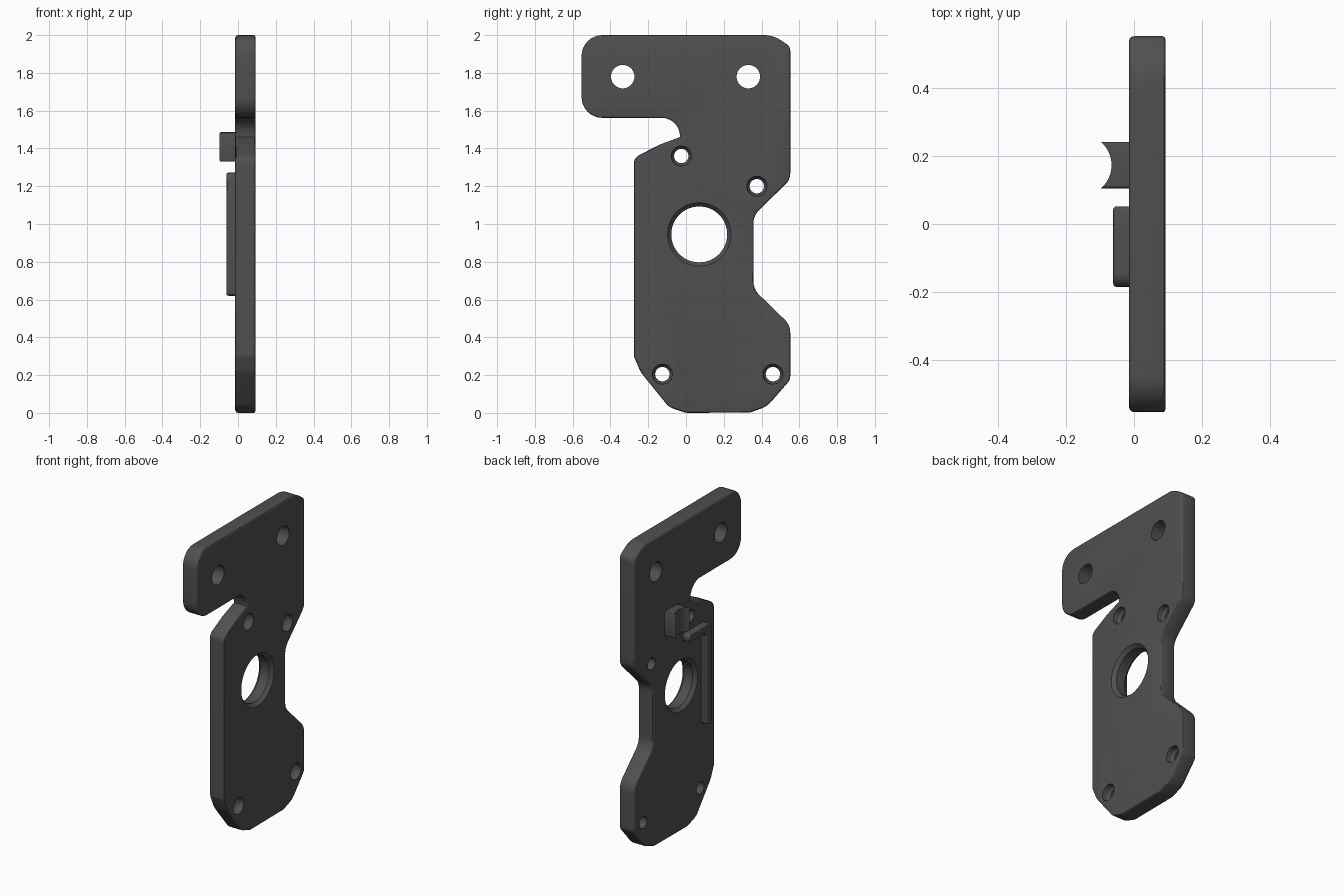
import bpy, bmesh, math
from mathutils import Vector

if "Cube" in bpy.data.objects:
    bpy.data.objects.remove(bpy.data.objects["Cube"])

grey = bpy.data.materials.new("dark_grey")
grey.diffuse_color = (0.08, 0.08, 0.08, 1)
grey.use_nodes = True
grey.node_tree.nodes["Principled BSDF"].inputs["Base Color"].default_value = grey.diffuse_color


def rounded(corners, steps=8):
    """Outline with a fillet (y, z, radius) at every corner."""
    out = []
    n = len(corners)
    for i, (y, z, r) in enumerate(corners):
        p = Vector((y, z))
        if r == 0:
            out.append(p)
            continue
        a = (Vector(corners[i - 1][:2]) - p).normalized()
        b = (Vector(corners[(i + 1) % n][:2]) - p).normalized()
        half = a.angle(b) / 2
        centre = p + (a + b).normalized() * (r / math.sin(half))
        start = p + a * (r / math.tan(half)) - centre
        end = p + b * (r / math.tan(half)) - centre
        turn = start.angle_signed(end)
        for k in range(steps + 1):
            t = -turn * k / steps
            c, s = math.cos(t), math.sin(t)
            out.append(centre + Vector((c * start.x - s * start.y, s * start.x + c * start.y)))
    return out


def finish(bm, name):
    bmesh.ops.recalc_face_normals(bm, faces=bm.faces[:])
    mesh = bpy.data.meshes.new(name)
    bm.to_mesh(mesh)
    bm.free()
    obj = bpy.data.objects.new(name, mesh)
    bpy.context.collection.objects.link(obj)
    mesh.materials.append(grey)
    return obj


def slab(name, outline, x0, x1, bevel0, bevel1):
    """Extrude a y/z outline along x and round the rims of both caps."""
    bm = bmesh.new()
    rings = [[bm.verts.new((x, p.x, p.y)) for p in outline] for x in (x0, x1)]
    caps = [bm.faces.new(r) for r in rings]
    n = len(outline)
    for i in range(n):
        j = (i + 1) % n
        bm.faces.new((rings[0][i], rings[0][j], rings[1][j], rings[1][i]))
    bmesh.ops.recalc_face_normals(bm, faces=bm.faces[:])
    rims = [list(c.edges) for c in caps]
    for rim, width in zip(rims, (bevel0, bevel1)):
        if width:
            bmesh.ops.bevel(bm, geom=rim, offset=width, segments=3, profile=0.5, affect='EDGES')
    return finish(bm, name)


def lathe(name, y, z, profile, sides=48, axis='X'):
    """Solid of revolution; profile is (position along axis, radius)."""
    bm = bmesh.new()
    rings = []
    for h, r in profile:
        ring = []
        for k in range(sides):
            a = 2 * math.pi * k / sides
            u, v = r * math.cos(a), r * math.sin(a)
            ring.append(bm.verts.new((h, y + u, z + v) if axis == 'X' else (y + u, z + v, h)))
        rings.append(ring)
    for lo, hi in zip(rings, rings[1:]):
        for k in range(sides):
            j = (k + 1) % sides
            bm.faces.new((lo[k], lo[j], hi[j], hi[k]))
    bm.faces.new(rings[0])
    bm.faces.new(rings[-1])
    return finish(bm, name)


def cut(target, cutter):
    mod = target.modifiers.new("cut", 'BOOLEAN')
    mod.operation, mod.solver, mod.object = 'DIFFERENCE', 'EXACT', cutter
    bpy.context.view_layer.objects.active = target
    bpy.ops.object.modifier_apply(modifier=mod.name)
    bpy.data.objects.remove(cutter)


BACK, FACE = -0.015, 0.092

# Main plate with notch and waist
plate = slab("plate", rounded([
    (-0.553, 2.0, 0.11), (0.46, 2.0, 0.16), (0.552, 1.94, 0.04),
    (0.552, 1.235, 0.08), (0.357, 1.045, 0.1), (0.357, 0.655, 0.1),
    (0.552, 0.465, 0.1), (0.552, 0.175, 0.05), (0.43, 0.035, 0.12), (0.34, 0.002, 0.08),
    (0.0, 0.0, 0.08), (-0.09, 0.03, 0.09), (-0.24, 0.215, 0.2), (-0.276, 0.3, 0.06),
    (-0.276, 1.35, 0.05), (-0.14, 1.42, 0.15), (-0.032, 1.46, 0),
    (-0.032, 1.562, 0.097), (-0.553, 1.562, 0.11)]), BACK, FACE, 0.016, 0.009)

# Mounting holes, countersunk screw holes and chamfered bore
for y in (-0.335, 0.33):
    cut(plate, lathe("cutter", y, 1.78, [(-0.1, 0.062), (0.2, 0.062)]))
for y, z in ((-0.025, 1.36), (0.375, 1.2), (-0.125, 0.205), (0.46, 0.205)):
    cut(plate, lathe("cutter", y, z, [(-0.1, 0.038), (0.045, 0.038), (0.06, 0.05),
                                      (FACE, 0.053), (0.2, 0.053)]))
cut(plate, lathe("cutter", 0.07, 0.945, [
    (-0.1, 0.168), (BACK, 0.168), (BACK + 0.022, 0.148),
    (FACE - 0.022, 0.148), (FACE, 0.168), (0.2, 0.168)], 64))

# Cradle block with a hollow outer face
cradle = slab("cradle_block", rounded([
    (0.105, 1.33, 0.008), (0.241, 1.33, 0.008), (0.241, 1.487, 0.008), (0.105, 1.487, 0.008)], 3),
    -0.097, BACK + 0.01, 0, 0)
cut(cradle, lathe("cutter", -0.156, 0.173, [(1.2, 0.09), (1.6, 0.09)], 64, 'Z'))

# Angled rib on the back
rib = slab("angled_rib", rounded([
    (-0.185, 0.62, 0.018), (-0.13, 0.62, 0.018), (-0.13, 1.22, 0.03),
    (0.052, 1.22, 0.018), (0.052, 1.272, 0.018), (-0.185, 1.272, 0.04)], 5),
    -0.061, BACK + 0.01, 0.01, 0)

for obj in (plate, cradle, rib):
    bpy.ops.object.select_all(action='DESELECT')
    obj.select_set(True)
    bpy.context.view_layer.objects.active = obj
    bpy.ops.object.shade_smooth_by_angle(angle=math.radians(30))
